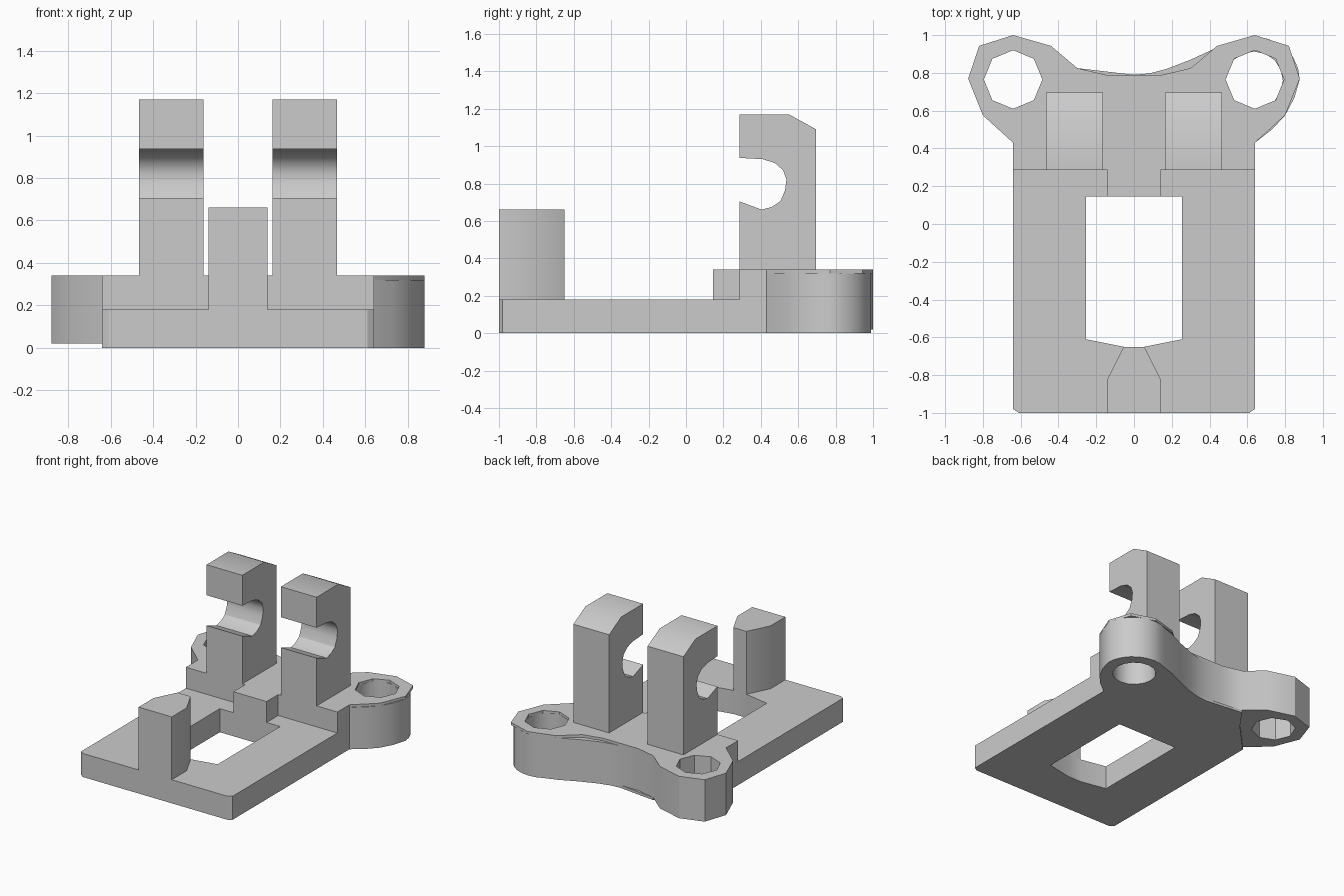
import bpy
from math import cos, sin, pi, radians
from mathutils import Matrix

cube = bpy.data.objects.get("Cube")
if cube:
    bpy.data.objects.remove(cube, do_unlink=True)

grey = bpy.data.materials.new("plain grey")
grey.use_nodes = True
grey.diffuse_color = (0.6, 0.6, 0.6, 1)
grey.node_tree.nodes["Principled BSDF"].inputs["Base Color"].default_value = (0.6, 0.6, 0.6, 1)

# Maps profile x, y and depth onto world y, z and x
SIDEWAYS = Matrix(((0, 0, 1, 0), (1, 0, 0, 0), (0, 1, 0, 0), (0, 0, 0, 1)))


def prism(name, loops, low, high, frame=Matrix()):
    """Extrude an outline, with optional hole loops, from low to high."""
    curve = bpy.data.curves.new(name, "CURVE")
    curve.dimensions = "2D"
    curve.fill_mode = "BOTH"
    curve.extrude = (high - low) / 2
    for loop in loops:
        spline = curve.splines.new("POLY")
        spline.points.add(len(loop) - 1)
        for point, (x, y) in zip(spline.points, loop):
            point.co = (x, y, 0, 1)
        spline.use_cyclic_u = True
    obj = bpy.data.objects.new(name, curve)
    bpy.context.collection.objects.link(obj)
    bpy.ops.object.select_all(action="DESELECT")
    obj.select_set(True)
    bpy.context.view_layer.objects.active = obj
    bpy.ops.object.convert(target="MESH")
    obj = bpy.context.view_layer.objects.active
    obj.data.transform(frame @ Matrix.Translation((0, 0, (low + high) / 2)))
    obj.data.materials.clear()
    obj.data.materials.append(grey)
    bpy.ops.object.shade_smooth_by_angle(angle=radians(32))
    return obj


def ring(x, y, radius, sides):
    return [(x + radius * cos(2 * pi * i / sides), y + radius * sin(2 * pi * i / sides))
            for i in range(sides)]


def mirrored(points):
    return [(-x, y) for x, y in reversed(points)]


# Base plate with a window that is pointed at the front
plate = [(-0.61, -1), (0.61, -1), (0.64, -0.98), (0.64, 0.285), (-0.64, 0.285), (-0.64, -0.98)]
window = [(-0.255, -0.61), (-0.055, -0.65), (0.055, -0.65), (0.255, -0.61),
          (0.255, 0.145), (-0.255, 0.145)]
prism("base_plate", [plate, window], 0, 0.18)

# Raised step behind the window
prism("middle_step", [[(-0.14, 0.145), (0.14, 0.145), (0.14, 0.285), (-0.14, 0.285)]], 0.18, 0.34)

# Rear body: a faceted ear on the right, a rounder one on the left below its top
faceted = [(0.64, 0.285), (0.64, 0.43), (0.80, 0.575), (0.878, 0.77), (0.82, 0.943),
           (0.64, 1.0), (0.44, 0.943), (0.30, 0.825), (0.15, 0.79)]
rounded = [(0.64, 0.285), (0.64, 0.43), (0.73, 0.50), (0.80, 0.575), (0.85, 0.67)]
rounded += [(0.64 + 0.237 * cos(a), 0.765 + 0.225 * sin(a))
            for a in (radians(d) for d in range(0, 121, 15))]
rounded += [(0.43, 0.93), (0.30, 0.87), (0.17, 0.82), (0.08, 0.797), (0, 0.79)]
cut_short = [(-0.30, 0.825), (-0.42, 0.66), (-0.64, 0.43), (-0.64, 0.285)]
right_hole = ring(-0.64, 0.765, 0.155, 8)
left_hole = ring(0.635, 0.76, 0.153, 16)
prism("rear_body_foot", [rounded + cut_short, left_hole], 0, 0.02)
prism("rear_body", [rounded + mirrored(faceted), left_hole, right_hole], 0.02, 0.32)
prism("rear_body_top", [faceted + mirrored(faceted), ring(0.64, 0.765, 0.155, 8), right_hole],
      0.32, 0.34)

# Front post, narrowing towards the window
front = [(0.14, -1), (0.14, -0.82), (0.055, -0.65)]
prism("front_post", [front + mirrored(front)], 0.18, 0.66)

# Pair of hooked posts with a rounded slot open to the front
hook = [(0.285, 0.34), (0.285, 0.705), (0.405, 0.66), (0.46, 0.675), (0.505, 0.705),
        (0.53, 0.765), (0.537, 0.82), (0.52, 0.87), (0.475, 0.91), (0.41, 0.93),
        (0.285, 0.937), (0.285, 1.17), (0.55, 1.17), (0.695, 1.09), (0.695, 0.34)]
prism("left_hook_post", [hook], 0.163, 0.465, SIDEWAYS)
prism("right_hook_post", [hook], -0.465, -0.163, SIDEWAYS)
